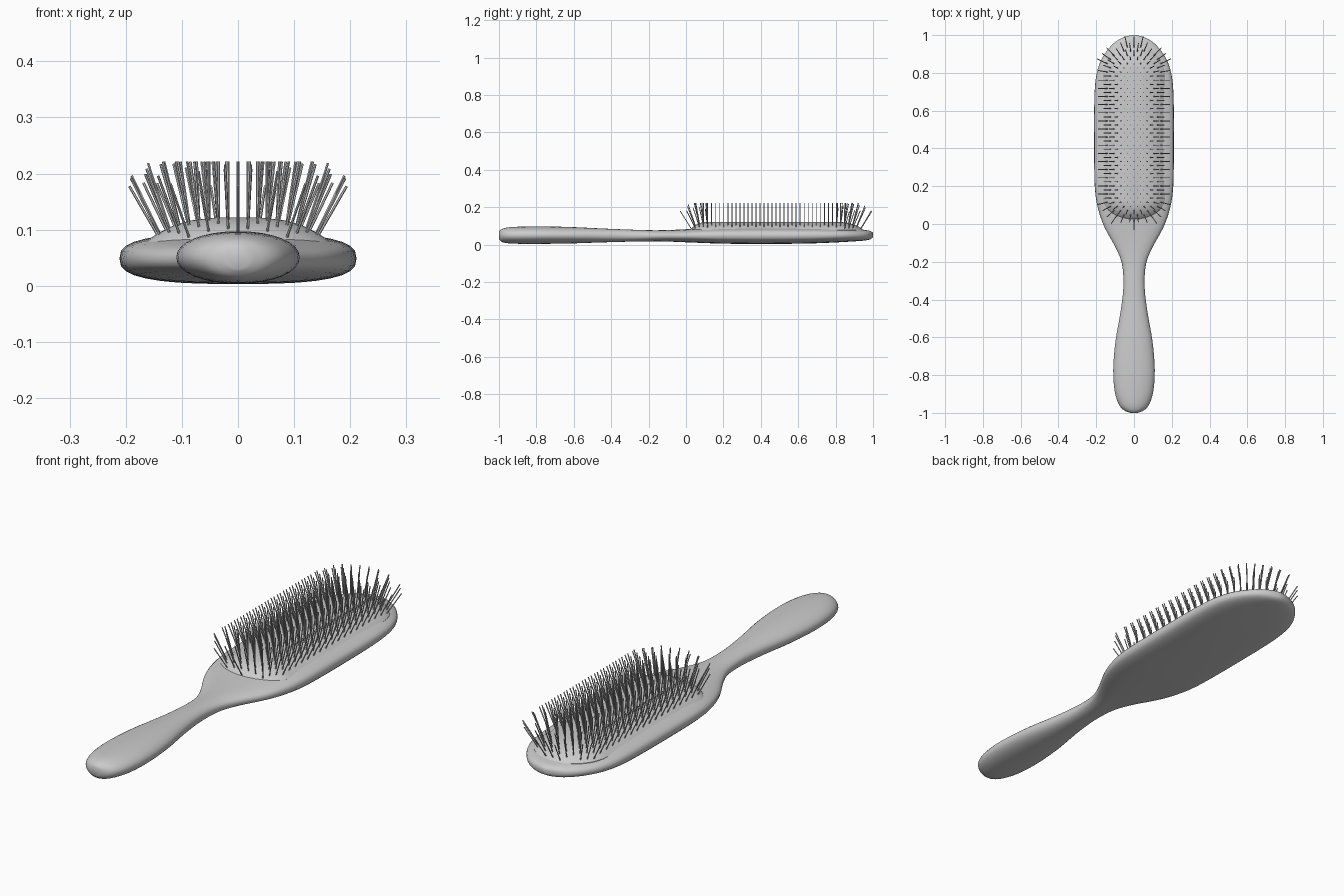
import bpy, bmesh, math
from mathutils import Vector

if "Cube" in bpy.data.objects:
    bpy.data.objects.remove(bpy.data.objects["Cube"])


def make_object(name, bm, angle=50):
    bmesh.ops.recalc_face_normals(bm, faces=bm.faces[:])
    mesh = bpy.data.meshes.new(name)
    bm.to_mesh(mesh)
    bm.free()
    obj = bpy.data.objects.new(name, mesh)
    bpy.context.collection.objects.link(obj)
    bpy.ops.object.select_all(action='DESELECT')
    obj.select_set(True)
    bpy.context.view_layer.objects.active = obj
    bpy.ops.object.shade_smooth_by_angle(angle=math.radians(angle))
    return obj


def bridge(bm, rings):
    for a, b in zip(rings, rings[1:]):
        n = len(a)
        for i in range(n):
            bm.faces.new((a[i], a[(i + 1) % n], b[(i + 1) % n], b[i]))


def smooth(points, steps):
    """Catmull-Rom interpolation through tuples."""
    out = []
    for i in range(len(points) - 1):
        p0, p1 = points[max(i - 1, 0)], points[i]
        p2, p3 = points[i + 1], points[min(i + 2, len(points) - 1)]
        for s in range(steps):
            t = s / steps
            out.append([0.5 * (2 * b + (c - a) * t + (2 * a - 5 * b + 4 * c - d) * t * t
                               + (3 * b - a - 3 * c + d) * t ** 3)
                        for a, b, c, d in zip(p0, p1, p2, p3)])
    return out + [list(points[-1])]


# Wooden body: y, half width, bottom z, top z, cross-section exponent
stations = [
    (-1.0, 0.02, 0.030, 0.070, 2), (-0.985, 0.055, 0.014, 0.083, 2),
    (-0.95, 0.083, 0.007, 0.092, 2), (-0.88, 0.103, 0.004, 0.096, 2.1),
    (-0.77, 0.110, 0.004, 0.097, 2.1), (-0.62, 0.098, 0.006, 0.094, 2.1),
    (-0.47, 0.072, 0.011, 0.087, 2.2), (-0.33, 0.056, 0.015, 0.081, 2.3),
    (-0.21, 0.064, 0.017, 0.077, 2.3), (-0.12, 0.100, 0.017, 0.077, 2.4),
    (-0.02, 0.155, 0.013, 0.081, 2.5), (0.08, 0.190, 0.009, 0.087, 2.7),
    (0.20, 0.208, 0.005, 0.092, 2.8), (0.42, 0.211, 0.003, 0.094, 2.8),
    (0.66, 0.210, 0.006, 0.092, 2.8), (0.79, 0.199, 0.011, 0.089, 2.7),
    (0.88, 0.168, 0.016, 0.085, 2.6), (0.95, 0.115, 0.021, 0.079, 2.5),
    (0.985, 0.063, 0.028, 0.073, 2.4), (1.0, 0.012, 0.040, 0.062, 2.2)]
bm = bmesh.new()
rings = []
for y, w, zb, zt, n in smooth(stations, 3):
    ring = []
    for k in range(32):
        a = math.tau * k / 32
        c, s = math.cos(a), math.sin(a)
        x = math.copysign(abs(c) ** (2 / n), c) * w
        z = (zb + zt) / 2 + math.copysign(abs(s) ** (2 / n), s) * (zt - zb) / 2
        ring.append(bm.verts.new((x, y, z)))
    rings.append(ring)
bridge(bm, rings)
bm.faces.new(rings[0])
bm.faces.new(rings[-1])
make_object("brush_body", bm)

# Cushion: a domed stadium with a flatter rear end
PAD_W, LOW, HIGH, END_LOW, END_HIGH = 0.165, 0.14, 0.78, 0.12, 0.17


def pad_z(rho):
    return 0.078 + 0.044 * (1 - rho ** 3)


outline = []
for k in range(17):
    a = math.pi * k / 16
    outline.append((math.cos(a), math.sin(a) * END_HIGH, HIGH))
for k in range(17):
    a = math.pi + math.pi * k / 16
    outline.append((math.cos(a), math.sin(a) * END_LOW, LOW))
bm = bmesh.new()
rings = []
for rho, drop in ((1.0, 0.02), (1.0, 0), (0.94, 0), (0.85, 0), (0.7, 0), (0.5, 0), (0.25, 0)):
    rings.append([bm.verts.new((cx * PAD_W * rho, y0 + dy * rho, pad_z(rho) - drop))
                  for cx, dy, y0 in outline])
bridge(bm, rings)
bm.faces.new(rings[-1])
make_object("cushion", bm)

# Bristles: staggered rows, upright in the middle and fanned out at the edge
bm = bmesh.new()


def bristle(base, tip, radius=0.0024, sides=6):
    rot = (tip - base).to_track_quat('Z', 'Y')
    ends = []
    for p in (base, tip):
        ends.append([bm.verts.new(p + rot @ Vector((radius * math.cos(math.tau * k / sides),
                                                    radius * math.sin(math.tau * k / sides), 0)))
                     for k in range(sides)])
    bridge(bm, ends)
    bm.faces.new(ends[1])


def plant(x, y):
    dy = y - max(LOW, min(HIGH, y))
    end = END_LOW if dy < 0 else END_HIGH
    rho = math.hypot(x / PAD_W, dy / end)
    if rho > 0.93:
        return
    lean = max(0.0, (rho - 0.38) / 0.55)
    out = Vector((x / PAD_W, dy / end, 0))
    if out.length > 0:
        out.normalize()
    base = Vector((x, y, pad_z(rho) - 0.006))
    tip = Vector((x, y, 0.221 - 0.045 * max(0.0, (rho - 0.72) / 0.21))) + out * 0.062 * lean
    bristle(base, tip)


for row in range(43):
    y = 0.03 + row * 0.0215
    for col in range(-5, 6):
        x = col * 0.0345 + (0.01725 if row % 2 else 0)
        plant(x, y)
make_object("bristles", bm)
